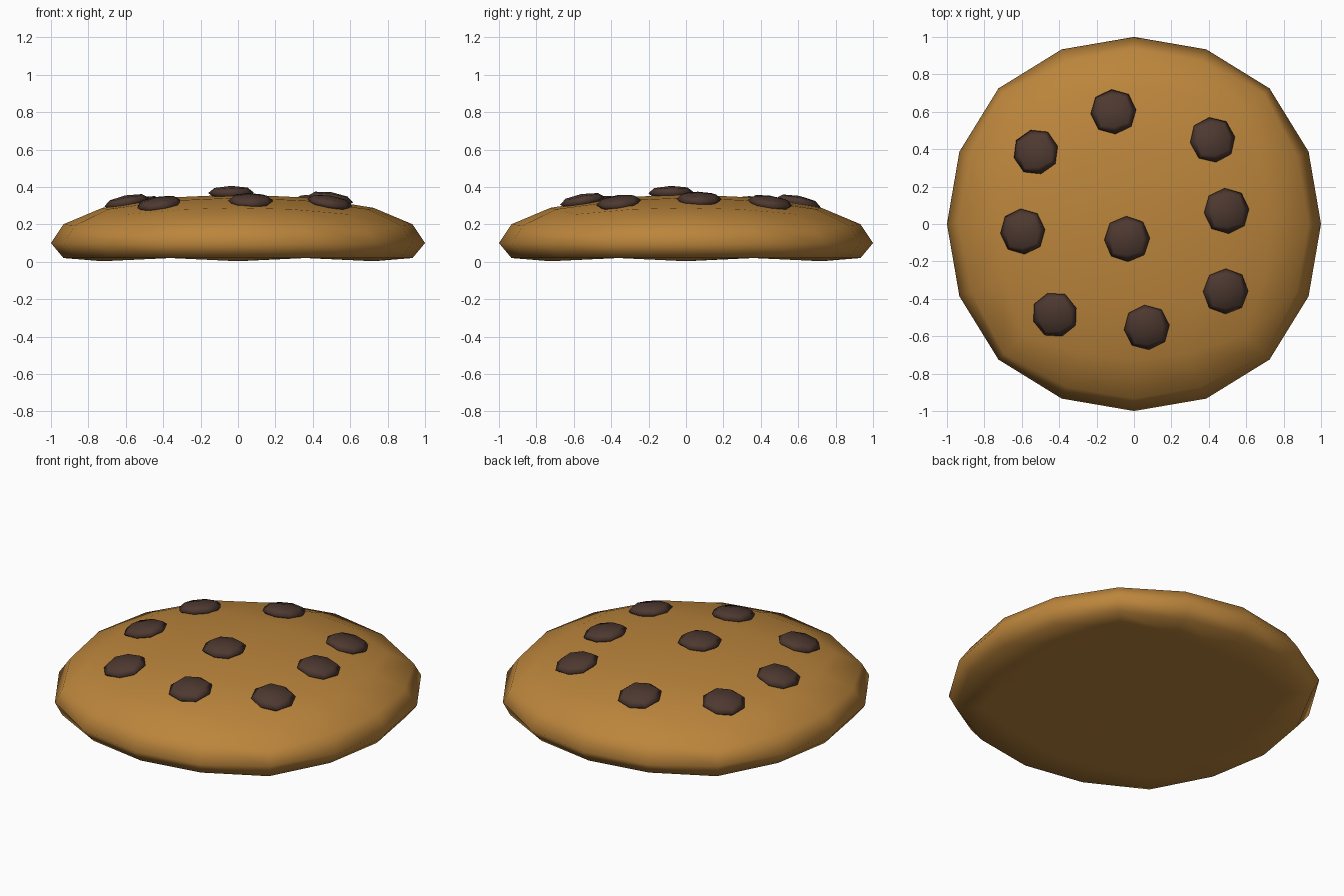
import bpy, bmesh, math
from mathutils import Vector, Matrix

if "Cube" in bpy.data.objects:
    bpy.data.objects.remove(bpy.data.objects["Cube"])


def material(name, color):
    m = bpy.data.materials.new(name)
    m.diffuse_color = (*color, 1)
    m.use_nodes = True
    m.node_tree.nodes["Principled BSDF"].inputs["Base Color"].default_value = m.diffuse_color
    return m


def quad_ball(cuts):
    """Cube subdivided and rounded into a low-poly quad sphere."""
    bm = bmesh.new()
    bmesh.ops.create_cube(bm, size=2)
    bmesh.ops.subdivide_edges(bm, edges=bm.edges[:], cuts=cuts, use_grid_fill=True)
    for v in bm.verts:
        p = Vector([math.tan(c * math.pi / 4) for c in v.co])
        a = sorted(abs(c) for c in p)
        v.co = p.normalized() * (1 + 0.025 * a[1] / a[2])
    return bm


def finish(bm, name, mat):
    for f in bm.faces:
        f.smooth = True
    me = bpy.data.meshes.new(name)
    bm.to_mesh(me)
    bm.free()
    me.materials.append(mat)
    ob = bpy.data.objects.new(name, me)
    bpy.context.collection.objects.link(ob)
    return ob


dough = material("dough", (0.50, 0.235, 0.045))
chocolate = material("chocolate", (0.075, 0.04, 0.03))

# Cookie: domed top, flattened underside with slightly lower rim points
RISE, MID = 0.26, 0.10
bm = quad_ball(3)
for v in bm.verts:
    x, y, z = v.co
    if z > -0.1:
        v.co.z = MID + RISE * z
    else:
        v.co.z = 0.003 if abs(z + 0.725) < 0.02 else 0.02
finish(bm, "cookie", dough)

# Chocolate chips: x, y, spin in degrees, tilted to follow the dome
chips = [(-0.11, 0.60, 5), (0.42, 0.45, 8), (-0.525, 0.385, 14),
         (0.495, 0.07, 5), (-0.595, -0.04, 5), (-0.037, -0.08, 2),
         (0.49, -0.36, 0), (-0.423, -0.485, 18), (0.068, -0.553, 6)]
for i, (x, y, spin) in enumerate(chips):
    h = math.sqrt(1 - x * x - y * y)
    normal = Vector((x * RISE / h, y * RISE / h, 1)).normalized()
    tilt = Vector((0, 0, 1)).rotation_difference(normal).to_matrix().to_4x4()
    bm = quad_ball(1)
    bm.transform(Matrix.Translation((x, y, MID + RISE * h + 0.01)) @ tilt
                 @ Matrix.Rotation(math.radians(spin), 4, 'Z')
                 @ Matrix.Diagonal((0.122, 0.122, 0.037, 1)))
    finish(bm, f"chip_{i + 1}", chocolate)
